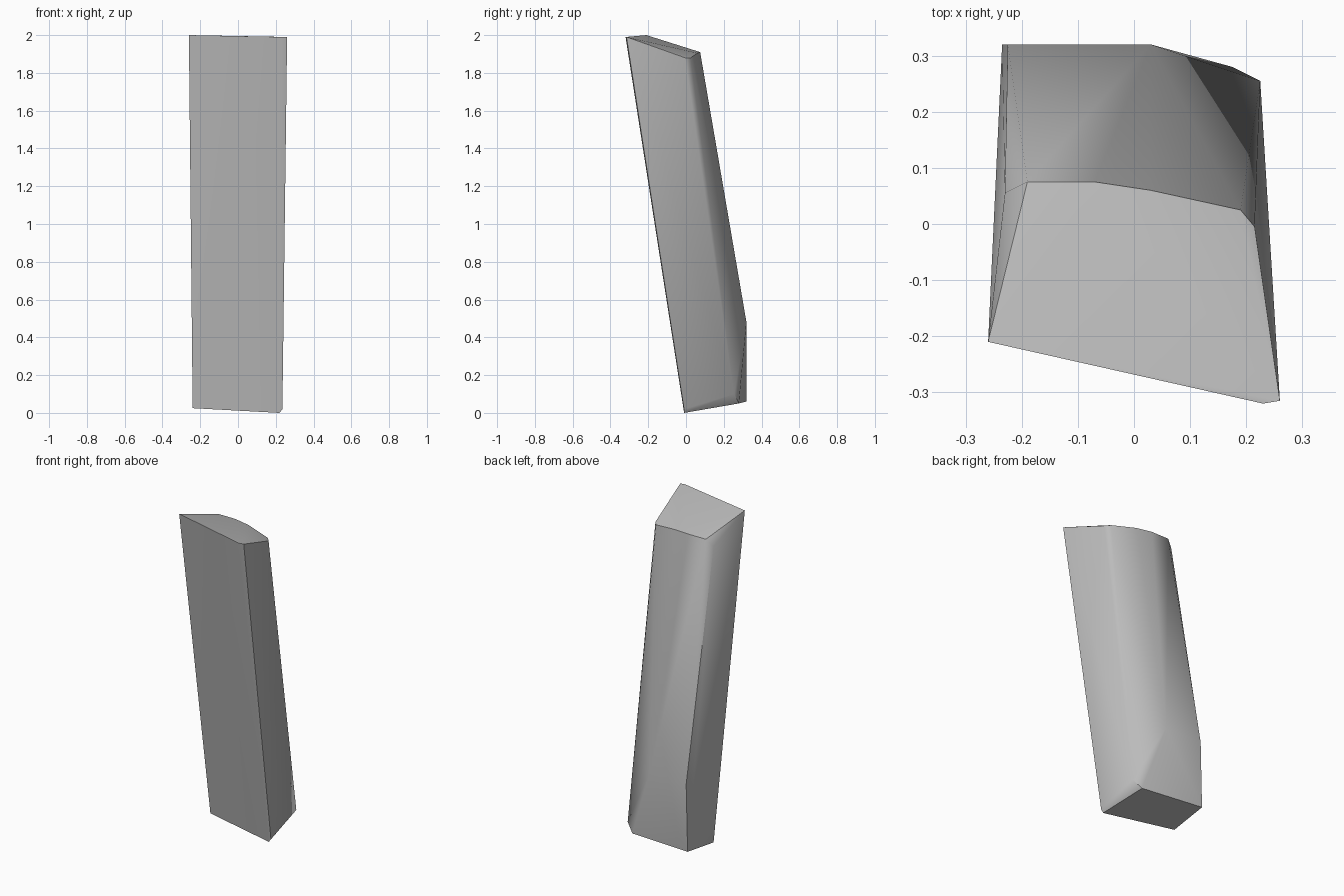
import bpy
import bmesh
import math

default_cube = bpy.data.objects.get("Cube")
if default_cube:
    bpy.data.objects.remove(default_cube, do_unlink=True)


def make_material(name, colour):
    """One flat colour for viewport and render."""
    material = bpy.data.materials.new(name)
    material.use_nodes = True
    material.diffuse_color = colour
    shader = next(node for node in material.node_tree.nodes if node.type == "BSDF_PRINCIPLED")
    shader.inputs["Base Color"].default_value = colour
    shader.inputs["Roughness"].default_value = 0.9
    return material


def make_hull(name, corners, material):
    """Wrap a convex faceted block around its corner points."""
    mesh = bpy.data.meshes.new(name)
    block = bmesh.new()
    for corner in corners:
        block.verts.new(corner)
    bmesh.ops.convex_hull(block, input=block.verts[:])
    loose = [vert for vert in block.verts if not vert.link_faces]
    bmesh.ops.delete(block, geom=loose, context="VERTS")
    bmesh.ops.recalc_face_normals(block, faces=block.faces[:])
    block.to_mesh(mesh)
    block.free()
    mesh.materials.append(material)
    result = bpy.data.objects.new(name, mesh)
    bpy.context.collection.objects.link(result)
    return result


# Sloping top, with a bowed back edge and cut corners
top_front = [(-0.26, -0.21, 2.0), (0.23, -0.32, 1.99), (0.26, -0.315, 1.99)]
top_back = [
    (-0.23, 0.055, 1.87),
    (-0.19, 0.075, 1.91),
    (-0.07, 0.075, 1.91),
    (0.03, 0.06, 1.905),
    (0.19, 0.025, 1.88),
    (0.215, -0.005, 1.88),
]

# Bend low on the back, where the slab turns upright
back_bend = [(-0.225, 0.32, 0.48), (0.03, 0.32, 0.48)]

# Tilted base
base_back = [
    (-0.235, 0.32, 0.06),
    (0.175, 0.28, 0.05),
    (0.225, 0.255, 0.1),
]
base_front = [(-0.24, 0.07, 0.025), (0.22, -0.01, 0), (0.235, -0.01, 0.02)]

stone_grey = make_material("stone grey", (0.5, 0.5, 0.5, 1))
stone_slab = make_hull(
    "leaning_stone_slab",
    top_front + top_back + back_bend + base_back + base_front,
    stone_grey,
)

# Soft shading over the bowed back, crisp outer edges
bpy.ops.object.select_all(action="DESELECT")
stone_slab.select_set(True)
bpy.context.view_layer.objects.active = stone_slab
bpy.ops.object.shade_smooth_by_angle(angle=math.radians(40))
